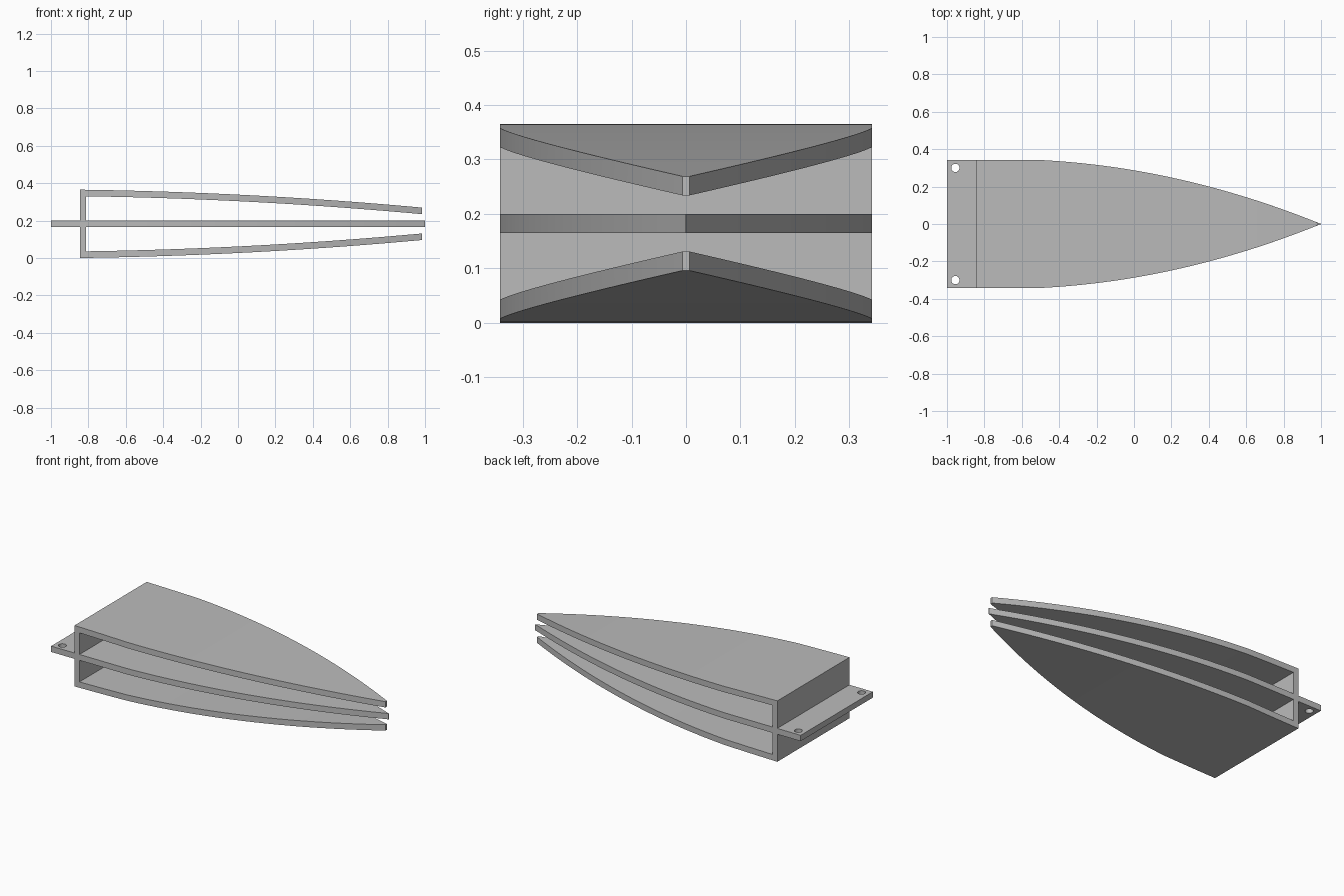
import bpy
import bmesh
import math

cube = bpy.data.objects.get("Cube")
if cube:
    bpy.data.objects.remove(cube, do_unlink=True)

grey = bpy.data.materials.new("plain grey")
grey.use_nodes = True
GREY = (0.5, 0.5, 0.5, 1)
grey.diffuse_color = GREY
grey.node_tree.nodes["Principled BSDF"].inputs["Base Color"].default_value = GREY

# Main sizes
HALF_WIDTH = 0.342
THICK = 0.035
HEIGHT = 0.365
MID = HEIGHT / 2
WALL_BACK, WALL_FRONT = -0.845, -0.812
TAPER_START = -0.5


def half_width(x):
    """Plan outline: straight sides that curve in to a pointed tip."""
    u = max(0, x - TAPER_START)
    return max(0.001, HALF_WIDTH - 0.051 * u - 0.118 * u * u)


def drop(x):
    """How far the outer skin has curved towards the middle."""
    u = x - WALL_BACK
    return 0.0133 * u + 0.0214 * u * u


def samples(start, end, steps):
    return [start + (end - start) * i / steps for i in range(steps + 1)]


def smooth(obj):
    bpy.ops.object.select_all(action="DESELECT")
    obj.select_set(True)
    bpy.context.view_layer.objects.active = obj
    bpy.ops.object.shade_smooth_by_angle(angle=math.radians(25))


def loft(name, xs, bottom, top):
    """Skin rectangular sections placed along x."""
    bm = bmesh.new()
    rings = []
    for x in xs:
        w, lo, hi = half_width(x), bottom(x), top(x)
        corners = ((-w, lo), (w, lo), (w, hi), (-w, hi))
        rings.append([bm.verts.new((x, y, z)) for y, z in corners])
    for a, b in zip(rings, rings[1:]):
        for i in range(4):
            j = (i + 1) % 4
            bm.faces.new((a[i], a[j], b[j], b[i]))
    bm.faces.new(rings[0])
    bm.faces.new(rings[-1])
    bmesh.ops.recalc_face_normals(bm, faces=bm.faces)
    mesh = bpy.data.meshes.new(name)
    bm.to_mesh(mesh)
    bm.free()
    mesh.materials.append(grey)
    obj = bpy.data.objects.new(name, mesh)
    bpy.context.collection.objects.link(obj)
    return obj


# Middle plate with its mounting tab
plate_xs = [-1] + samples(TAPER_START, 1, 40)
plate = loft("middle_plate", plate_xs,
             lambda x: MID - THICK / 2, lambda x: MID + THICK / 2)

# Two screw holes through the tab
for side in (-1, 1):
    bpy.ops.mesh.primitive_cylinder_add(
        vertices=32, radius=0.022, depth=0.2, location=(-0.955, side * 0.3, MID))
    cutter = bpy.context.object
    cutter.name = "hole_cutter"
    cutter.hide_render = True
    mod = plate.modifiers.new("screw_hole", "BOOLEAN")
    mod.operation = "DIFFERENCE"
    mod.solver = "EXACT"
    mod.object = cutter
    bpy.context.view_layer.objects.active = plate
    bpy.ops.object.modifier_apply(modifier=mod.name)
    bpy.data.objects.remove(cutter, do_unlink=True)
smooth(plate)

# Curved upper and lower skins
skin_xs = samples(WALL_FRONT, TAPER_START, 8) + samples(TAPER_START, 0.983, 40)[1:]
smooth(loft("upper_skin", skin_xs,
            lambda x: HEIGHT - THICK - drop(x), lambda x: HEIGHT - drop(x)))
smooth(loft("lower_skin", skin_xs, drop, lambda x: THICK + drop(x)))

# Rear wall above and below the middle plate
wall_xs = [WALL_BACK, WALL_FRONT]
loft("upper_rear_wall", wall_xs,
     lambda x: MID + THICK / 2, lambda x: HEIGHT - drop(x))
loft("lower_rear_wall", wall_xs, drop, lambda x: MID - THICK / 2)
